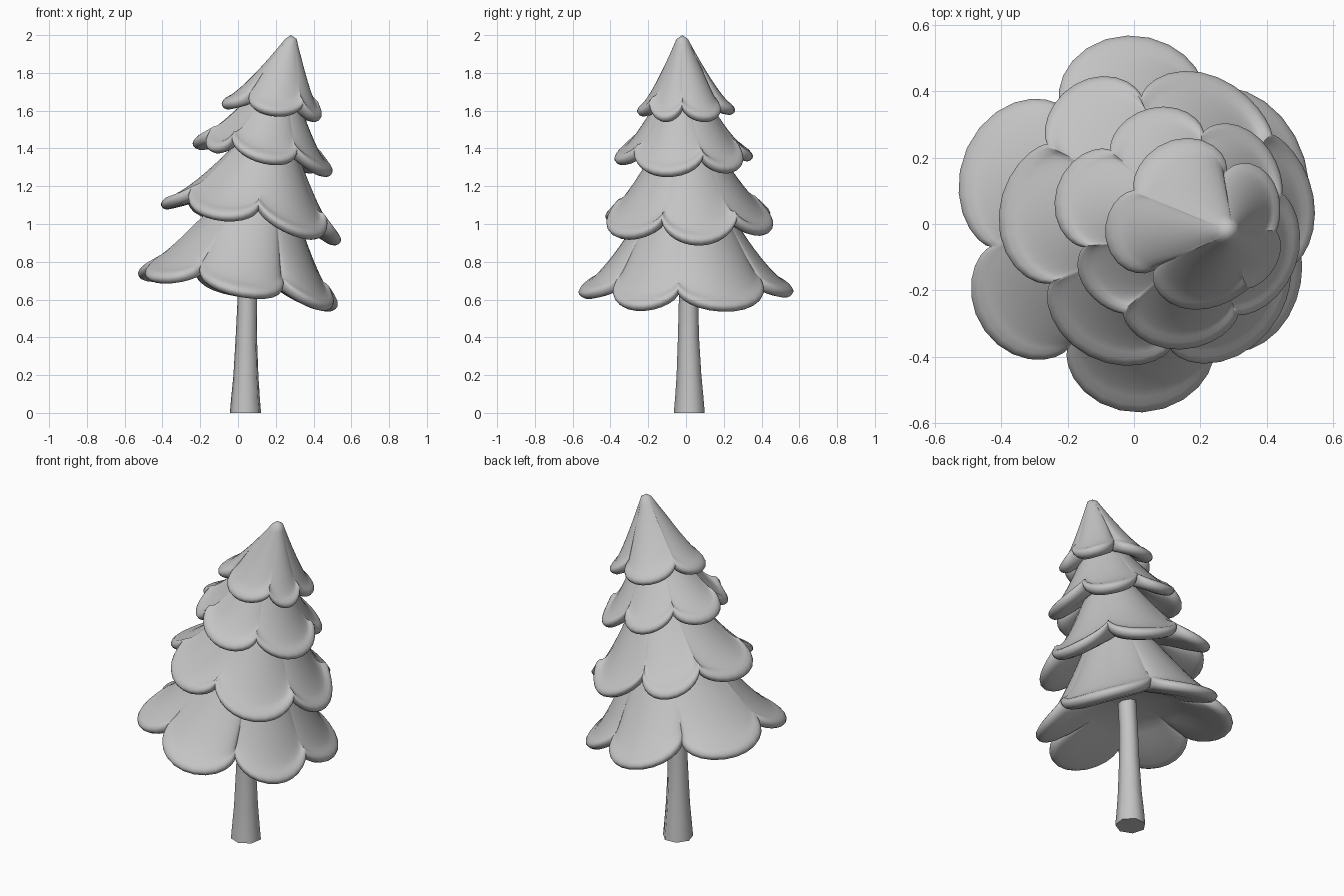
import bpy, bmesh
from math import sin, cos, pi, radians

if "Cube" in bpy.data.objects:
    bpy.data.objects.remove(bpy.data.objects["Cube"])

grey = bpy.data.materials.new("soft_grey")
grey.diffuse_color = (0.55, 0.55, 0.55, 1)
grey.use_nodes = True
grey.node_tree.nodes["Principled BSDF"].inputs["Base Color"].default_value = grey.diffuse_color


def loft(name, rings, top, bottom, angle):
    """Skin a stack of rings (top to bottom) and close both ends with a fan."""
    bm = bmesh.new()
    loops = [[bm.verts.new(p) for p in ring] for ring in rings]
    n = len(loops[0])
    for a, b in zip(loops, loops[1:]):
        for i in range(n):
            j = (i + 1) % n
            bm.faces.new((a[i], b[i], b[j], a[j]))
    for loop, tip in ((loops[0], top), (loops[-1], bottom)):
        c = bm.verts.new(tip)
        for i in range(n):
            bm.faces.new((loop[i], loop[(i + 1) % n], c))
    bmesh.ops.recalc_face_normals(bm, faces=bm.faces)
    mesh = bpy.data.meshes.new(name)
    bm.to_mesh(mesh)
    bm.free()
    mesh.materials.append(grey)
    obj = bpy.data.objects.new(name, mesh)
    bpy.context.collection.objects.link(obj)
    bpy.ops.object.select_all(action='DESELECT')
    obj.select_set(True)
    bpy.context.view_layer.objects.active = obj
    bpy.ops.object.shade_smooth_by_angle(angle=radians(angle))


def tier(name, cx, zc, tilt, raise_z, neck, inner_z, power, lobes, steps=14):
    """Scalloped skirt. lobes: (valley angle, valley radius, lobe radius)."""
    nx, ny, nz, nr = neck
    n = len(lobes)
    rim = []          # (angle, radius, underside z, envelope radius, envelope z)
    for i, (a0, v0, lobe_r) in enumerate(lobes):
        a1, v1, next_r = lobes[(i + 1) % n]
        prev_r = lobes[i - 1][2]
        if a1 < a0:
            a1 += 360
        for k in range(steps):
            w = -cos(pi * k / steps)           # -1..1 across the lobe
            a = radians(a0 + (a1 - a0) * (w + 1) / 2)
            valley = v0 + (v1 - v0) * (w + 1) / 2
            f = (1 - w * w) ** 0.72
            r = valley + (lobe_r - valley) * f
            other = next_r if w > 0 else prev_r
            env = lobe_r + (other - lobe_r) * 0.5 * w * w
            rim.append((a, r, zc - tilt * r * cos(a) + raise_z * (1 - f),
                        env, zc - tilt * env * cos(a)))

    rings = []
    lip = 0.06
    # flared outer surface: plain cone at the neck, turning into lobes at the rim
    for k in range(15):
        t = k / 14
        b = t ** 3
        x0, y0 = nx + (cx - nx) * t, ny * (1 - t)
        ring = []
        for a, r, z, env, ze in rim:
            edge = r - 0.022
            rad = nr + (edge - nr) * t
            u = t * (edge - nr) / (env - 0.022 - nr)
            z_cone = nz + (ze + lip - nz) * (1 - (1 - u) ** power)
            z_lobe = nz + (z + lip - nz) * (1 - (1 - t) ** power)
            ring.append((x0 + rad * cos(a), y0 + rad * sin(a),
                         z_cone + (z_lobe - z_cone) * b))
        rings.append(ring)
    # thick rounded lip
    for inset, dz in ((0.008, 0.046), (0.001, 0.032), (0.002, 0.02), (0.012, 0.007),
                      (0.03, 0.0), (0.06, 0.006)):
        rings.append([(cx + (r - inset) * cos(a), (r - inset) * sin(a), z + dz)
                      for a, r, z, _, _ in rim])
    # hollow underside
    ri = 0.35 * max(l[2] for l in lobes)
    for k in range(1, 5):
        t = k / 4
        ring = []
        for a, r, z, _, _ in rim:
            q = (r - 0.06) * (1 - t) + ri * t
            zi = zc - tilt * ri * cos(a) + inner_z
            ring.append((cx + q * cos(a), q * sin(a), z + 0.006 + (zi - z - 0.006) * t ** 1.2))
        rings.append(ring)
    loft(name, rings, (nx, ny, nz + 0.02), (cx, 0, zc + inner_z + 0.02), 80)


# Four leaning foliage tiers, bottom to top
tier("foliage_bottom", 0.0, 0.615, 0.16, 0.09, (0.09, 0, 1.12, 0.20), 0.16, 1.35,
     [(-5, .49, .555), (62, .45, .57), (122, .42, .555), (189, .44, .555),
      (242, .43, .57), (303, .44, .545)])
tier("foliage_lower_middle", 0.07, 0.98, 0.20, 0.10, (0.15, 0, 1.45, 0.14), 0.15, 1.35,
     [(-18, .42, .48), (38, .44, .48), (97, .39, .49), (144, .41, .48),
      (209, .37, .45), (276, .38, .47)])
tier("foliage_upper_middle", 0.13, 1.32, 0.20, 0.08, (0.20, -0.02, 1.72, 0.10), 0.13, 1.35,
     [(16, .33, .36), (74, .29, .36), (132, .30, .38), (194, .29, .34),
      (239, .315, .38), (304, .33, .38)])
tier("foliage_top", 0.19, 1.57, 0.13, 0.065, (0.28, -0.02, 1.98, 0.03), 0.09, 1.25,
     [(-5, .24, .265), (61, .185, .265), (152, .215, .28), (227, .19, .26),
      (309, .25, .27)])

# Trunk: seven-sided, flared at the foot
trunk = [(1.0, .07, .01, .05), (.6, .05, .015, .053), (.4, .045, .015, .058),
         (.2, .043, .018, .068), (.08, .041, .02, .078), (0, .041, .02, .085)]
loft("trunk", [[(x + r * cos(2 * pi * i / 7 + .3), y + r * sin(2 * pi * i / 7 + .3), z)
                for i in range(7)] for z, x, y, r in trunk],
     (.07, .01, 1.0), (.041, .02, 0), 60)
